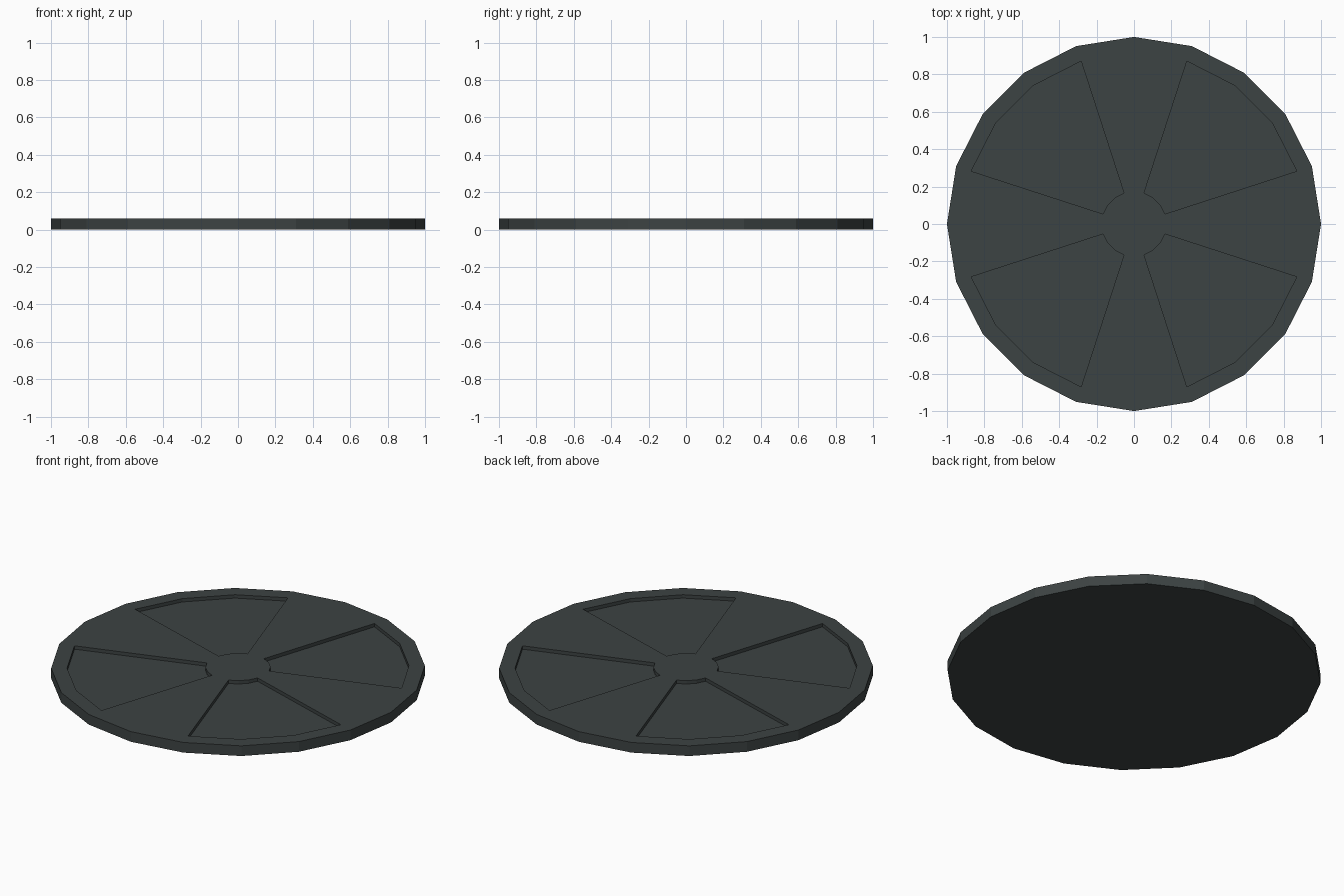
import bpy, bmesh, math

if "Cube" in bpy.data.objects:
    bpy.data.objects.remove(bpy.data.objects["Cube"])

SIDES = 20
HEIGHT = 0.06
DEPTH = 0.02
RADII = (0.174, 0.915, 1.0)   # hub, pocket outer edge, rim

bm = bmesh.new()


def ring(radius, z):
    return [bm.verts.new((radius * math.cos(2 * math.pi * i / SIDES),
                          radius * math.sin(2 * math.pi * i / SIDES), z))
            for i in range(SIDES)]


def bridge(a, b):
    return [bm.faces.new((a[i], b[i], b[(i + 1) % SIDES], a[(i + 1) % SIDES]))
            for i in range(SIDES)]


# Top: hub, spoke band and rim band
hub, band, rim = [ring(r, HEIGHT) for r in RADII]
base = ring(RADII[2], 0)
bm.faces.new(hub)
sectors = bridge(hub, band)
bridge(band, rim)

# Side wall and underside
bridge(rim, base)
bm.faces.new(base[::-1])

# Four wedge pockets: the middle three sectors of every quadrant sink down
pockets = [f for i, f in enumerate(sectors) if i % 5 in (1, 2, 3)]
out = bmesh.ops.extrude_face_region(bm, geom=pockets)
bmesh.ops.translate(bm, vec=(0, 0, -DEPTH),
                    verts=[v for v in out["geom"] if isinstance(v, bmesh.types.BMVert)])
old = [f for f in pockets if f.is_valid]
if old:
    bmesh.ops.delete(bm, geom=old, context='FACES')
bmesh.ops.recalc_face_normals(bm, faces=bm.faces[:])

mesh = bpy.data.meshes.new("spoked_disc")
bm.to_mesh(mesh)
bm.free()
disc = bpy.data.objects.new("spoked_disc", mesh)
bpy.context.collection.objects.link(disc)

mat = bpy.data.materials.new("dark slate grey")
mat.diffuse_color = (0.046, 0.056, 0.056, 1)
mat.use_nodes = True
mat.node_tree.nodes["Principled BSDF"].inputs["Base Color"].default_value = mat.diffuse_color
mesh.materials.append(mat)
